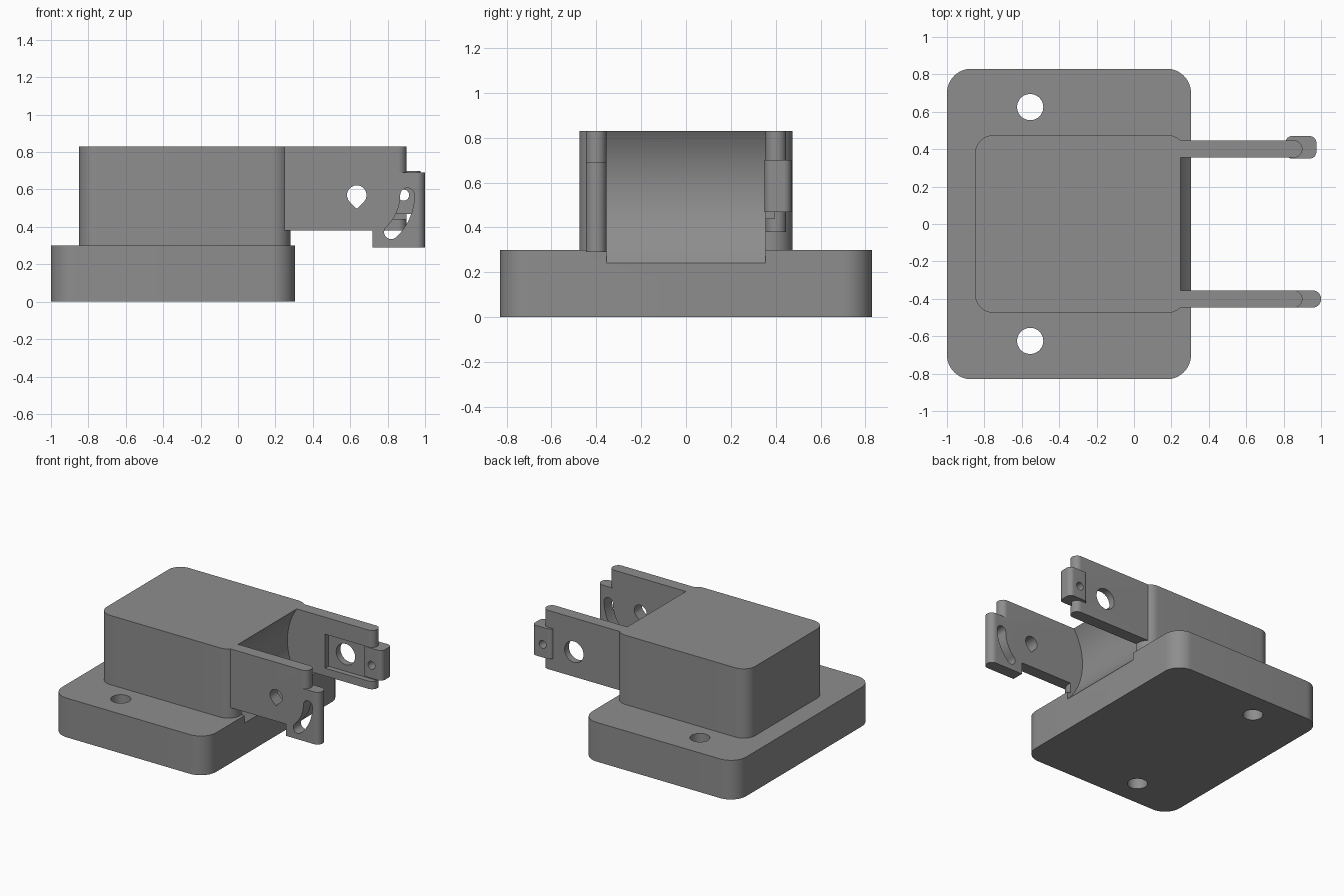
import bpy, bmesh
from math import cos, sin, pi, radians

old = bpy.data.objects.get("Cube")
if old:
    bpy.data.objects.remove(old, do_unlink=True)

GREY = (0.27, 0.27, 0.27, 1)
grey = bpy.data.materials.new("plain grey")
grey.use_nodes = True
grey.diffuse_color = GREY
grey.node_tree.nodes["Principled BSDF"].inputs["Base Color"].default_value = GREY


def arc(cx, cy, r, start, end, steps=12):
    angles = [radians(start + (end - start) * i / steps) for i in range(steps + 1)]
    return [(cx + r * cos(a), cy + r * sin(a)) for a in angles]


def circle(cx, cy, r, sides=48):
    return arc(cx, cy, r, 0, 360, sides)[:-1]


def rounded(x0, x1, y0, y1, r_left, r_right):
    """Rectangle outline with separate corner radii at its two x ends."""
    points = []
    for x, y, r, a in ((x1, y1, r_right, 0), (x0, y1, r_left, 90),
                       (x0, y0, r_left, 180), (x1, y0, r_right, 270)):
        if r:
            cx = x - r if x == x1 else x + r
            cy = y - r if y == y1 else y + r
            points += arc(cx, cy, r, a, a + 90)
        else:
            points.append((x, y))
    return points


def prism(name, outline, low, high, along="z"):
    """Extrude an outline along z, or an x-z outline along y."""
    bm = bmesh.new()
    def place(p, d):
        return (p[0], p[1], d) if along == "z" else (p[0], d, p[1])
    bottom = [bm.verts.new(place(p, low)) for p in outline]
    top = [bm.verts.new(place(p, high)) for p in outline]
    bm.faces.new(bottom)
    bm.faces.new(top)
    for i in range(len(outline)):
        j = (i + 1) % len(outline)
        bm.faces.new((bottom[i], bottom[j], top[j], top[i]))
    bmesh.ops.recalc_face_normals(bm, faces=bm.faces)
    mesh = bpy.data.meshes.new(name)
    bm.to_mesh(mesh)
    bm.free()
    mesh.materials.append(grey)
    obj = bpy.data.objects.new(name, mesh)
    bpy.context.collection.objects.link(obj)
    return obj


def activate(obj):
    bpy.ops.object.select_all(action='DESELECT')
    obj.select_set(True)
    bpy.context.view_layer.objects.active = obj


def combine(target, tool, operation):
    mod = target.modifiers.new("shape", 'BOOLEAN')
    mod.operation, mod.object, mod.solver = operation, tool, 'EXACT'
    activate(target)
    bpy.ops.object.modifier_apply(modifier=mod.name)
    bpy.data.objects.remove(tool, do_unlink=True)


def cut(target, *args):
    combine(target, prism("cutter", *args), 'DIFFERENCE')


def add(target, *args):
    combine(target, prism("addition", *args), 'UNION')


PIVOT = (0.635, 0.57)
INNER, OUTER, TOP = 0.355, 0.447, 0.83
scoop = (circle(*PIVOT, 0.465, 128), -INNER, INNER, "y")

# Mounting plate with two screw holes
base = prism("base_plate", rounded(-1, 0.305, -0.83, 0.83, 0.13, 0.13), 0, 0.3)
for side in (-1, 1):
    cut(base, circle(-0.555, side * 0.625, 0.07), -0.1, 0.5)
cut(base, *scoop)

# Block with a round scoop between the arms
housing = prism("housing_with_arms",
                rounded(-0.85, 0.28, -0.475, 0.475, 0.1, 0.1), 0.3, TOP)
cut(housing, *scoop)

# Front arm with a dropped tab, teardrop hole and curved slot
front = prism("front_arm", rounded(0.2, 0.9, -OUTER, -INNER, 0, 0.045), 0.38, TOP)
add(front, rounded(0.72, 1, -OUTER, -INNER, 0, 0.045), 0.29, 0.69)
teardrop = arc(*PIVOT, 0.052, -45, 225, 36) + [(PIVOT[0], PIVOT[1] - 0.073)]
cut(front, teardrop, -0.6, -0.2, "y")
reach, half = 0.27, 0.038
tip = (PIVOT[0] + reach * cos(radians(-47)), PIVOT[1] + reach * sin(radians(-47)))
slot = (arc(*PIVOT, reach + half, -47, 0, 20)
        + arc(PIVOT[0] + reach, PIVOT[1], half, 0, 180)[1:]
        + arc(*PIVOT, reach - half, 0, -47, 20)[1:]
        + arc(*tip, half, 133, 313)[1:-1])
cut(front, slot, -0.6, -0.2, "y")

# Back arm with an inner pocket, round hole and end clip
back = prism("back_arm", rounded(0.2, 0.9, INNER, OUTER, 0, 0.045), 0.38, TOP)
cut(back, rounded(0.49, 1.1, 0.44, 0.70, 0, 0), 0.3, 0.395, "y")
cut(back, circle(*PIVOT, 0.08), 0.2, 0.6, "y")
add(back, rounded(0.81, 0.975, 0.35, 0.47, 0.035, 0.035), 0.47, 0.70)
cut(back, circle(0.885, 0.57, 0.03, 32), 0.2, 0.6, "y")

for arm in (front, back):
    combine(housing, arm, 'UNION')

for obj in (base, housing):
    activate(obj)
    bpy.ops.object.shade_smooth_by_angle(angle=radians(30))
